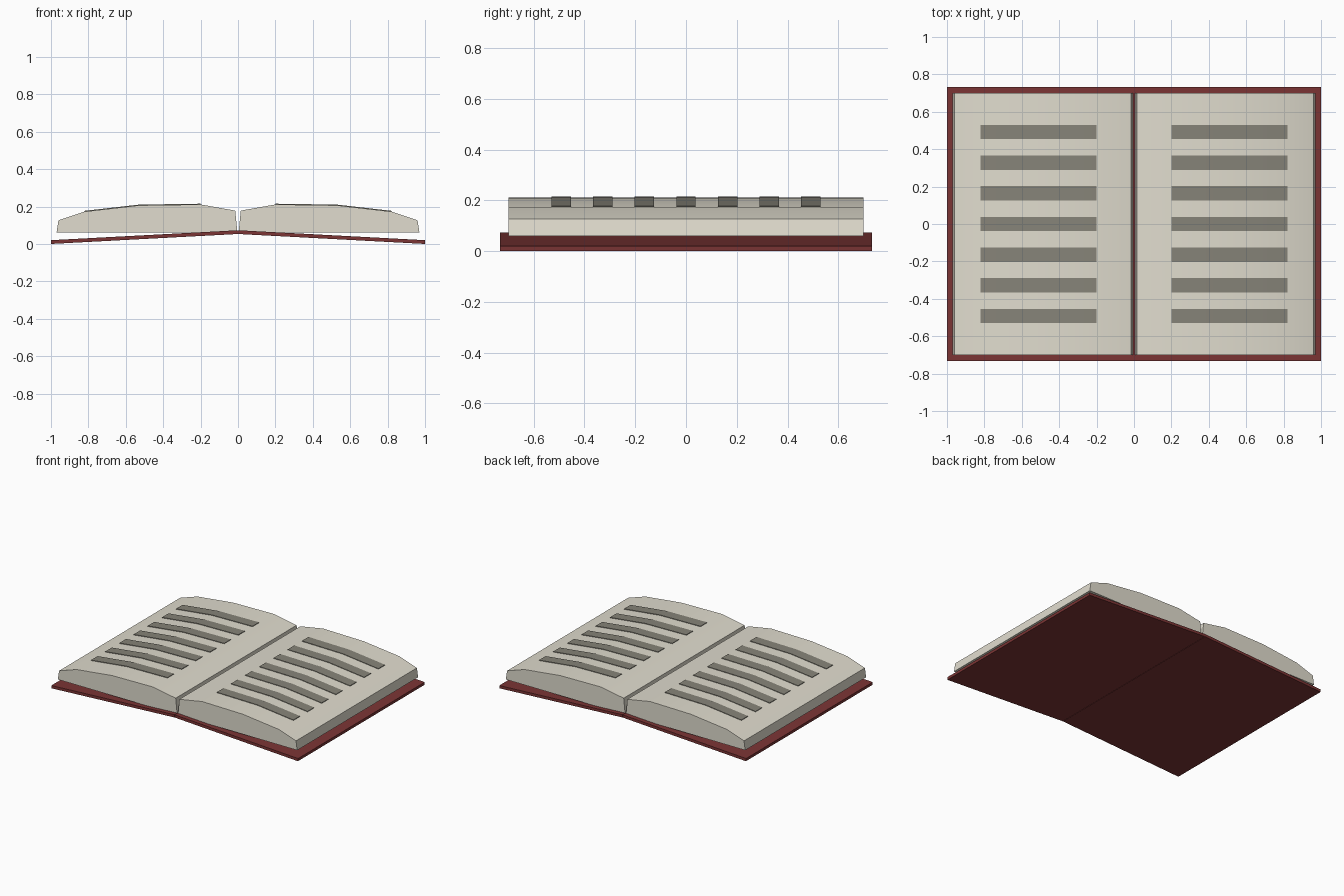
import bpy, math

if "Cube" in bpy.data.objects:
    bpy.data.objects.remove(bpy.data.objects["Cube"])


def material(name, rgb):
    m = bpy.data.materials.new(name)
    m.diffuse_color = (*rgb, 1)
    m.use_nodes = True
    m.node_tree.nodes["Principled BSDF"].inputs["Base Color"].default_value = m.diffuse_color
    return m


def prism(name, profile, y0, y1, mat, side, smooth=True):
    """Extrude an (x, z) outline along y; side = -1 mirrors it to the left half."""
    pts = [(x * side, z) for x, z in profile]
    n = len(pts)
    verts = [(x, y0, z) for x, z in pts] + [(x, y1, z) for x, z in pts]
    faces = [list(range(n)), list(range(2 * n - 1, n - 1, -1))]
    faces += [[i, i + n, (i + 1) % n + n, (i + 1) % n] for i in range(n)]
    if side < 0:
        faces = [f[::-1] for f in faces]
    mesh = bpy.data.meshes.new(name)
    mesh.from_pydata(verts, [], faces)
    mesh.materials.append(mat)
    ob = bpy.data.objects.new(name, mesh)
    bpy.context.collection.objects.link(ob)
    if smooth:
        bpy.ops.object.select_all(action='DESELECT')
        ob.select_set(True)
        bpy.context.view_layer.objects.active = ob
        bpy.ops.object.shade_smooth_by_angle(angle=math.radians(30))
    return ob


cover_mat = material("cover_red", (0.20, 0.035, 0.035))
paper_mat = material("paper", (0.75, 0.72, 0.62))
ink_mat = material("ink", (0.24, 0.23, 0.19))

# outlines run counter-clockwise seen from the front
cover = [(0.001, 0.053), (0.999, 0.0), (1.0, 0.02), (0.001, 0.073)]
curve = [(0.96, 0.126), (0.82, 0.173), (0.53, 0.206), (0.20, 0.211), (0.015, 0.178)]
block = [(0.003, 0.06), (0.97, 0.06)] + curve

# printed line: thin strip following the page curve
top = curve[1:4]
strip = [(x, z - 0.003) for x, z in reversed(top)] + [(x, z + 0.004) for x, z in top]

for side, tag in ((1, "right"), (-1, "left")):
    prism(f"{tag}_cover", cover, -0.733, 0.733, cover_mat, side, False)
    prism(f"{tag}_page_block", block, -0.70, 0.70, paper_mat, side)
    # seven rows of text per page
    for i in range(7):
        y = (i - 3) * 0.164
        prism(f"{tag}_text_line_{i + 1}", strip, y - 0.038, y + 0.038, ink_mat, side)
